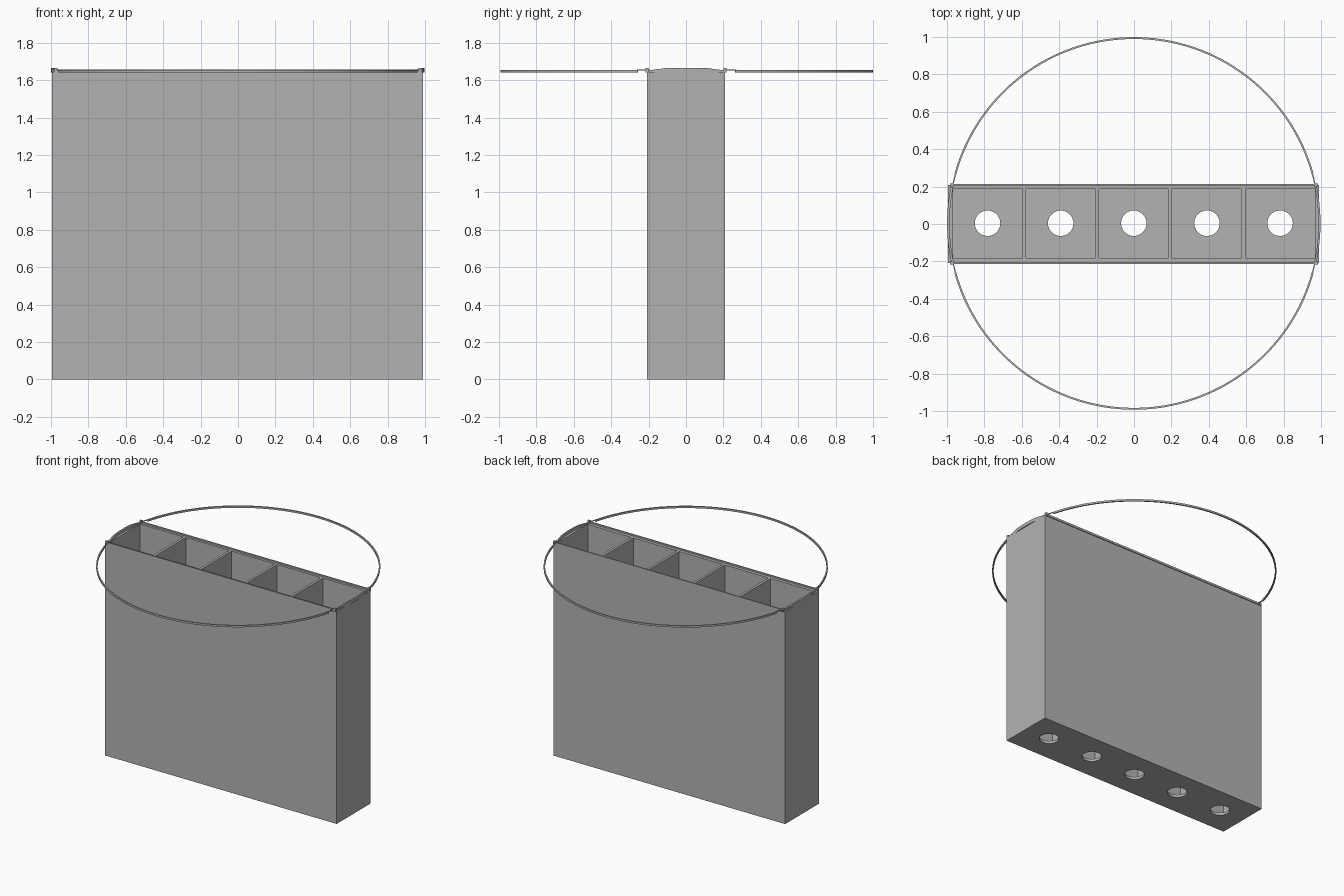
import bpy, bmesh, math

if "Cube" in bpy.data.objects:
    bpy.data.objects.remove(bpy.data.objects["Cube"])

grey = bpy.data.materials.new("plain grey")
grey.diffuse_color = (0.45, 0.45, 0.45, 1)
grey.use_nodes = True
grey.node_tree.nodes["Principled BSDF"].inputs["Base Color"].default_value = grey.diffuse_color


def finish(name, bm):
    bmesh.ops.recalc_face_normals(bm, faces=bm.faces)
    me = bpy.data.meshes.new(name)
    bm.to_mesh(me)
    bm.free()
    me.materials.append(grey)
    ob = bpy.data.objects.new(name, me)
    bpy.context.collection.objects.link(ob)
    return ob


def add_box(bm, x0, x1, y0, y1, z0, z1):
    vs = bmesh.ops.create_cube(bm, size=1)["verts"]
    for v in vs:
        v.co.x = x1 if v.co.x > 0 else x0
        v.co.y = y1 if v.co.y > 0 else y0
        v.co.z = z1 if v.co.z > 0 else z0


def box(name, *dims):
    bm = bmesh.new()
    add_box(bm, *dims)
    return finish(name, bm)


def arc(name, a0, a1, steps, r0, r1, z0, top):
    """Flat curved strip; top(y) gives the height of its upper edge."""
    bm = bmesh.new()
    rows = []
    for i in range(steps + 1):
        a = a0 + (a1 - a0) * i / steps
        c, s = math.cos(a), math.sin(a)
        z1 = top(s)
        rows.append([bm.verts.new((r * c, r * s + 0.003, z))
                     for r, z in ((r0, z0), (r1, z0), (r1, z1), (r0, z1))])
    for p, q in zip(rows, rows[1:]):
        for k in range(4):
            n = (k + 1) % 4
            bm.faces.new((p[k], p[n], q[n], q[k]))
    bm.faces.new(rows[0])
    bm.faces.new(rows[-1][::-1])
    return finish(name, bm)


# Tall body with five open compartments and a drain hole in each floor
TOP, FLOOR, PITCH = 1.645, 0.02, 0.391
body = box("body", -0.994, 0.99, -0.208, 0.208, 0, TOP)
pockets, drains = bmesh.new(), bmesh.new()
for i in range(-2, 3):
    x = i * PITCH - 0.001
    add_box(pockets, x - 0.186, x + 0.186, -0.181, 0.187, FLOOR, TOP + 0.2)
    hole = bmesh.ops.create_cone(drains, cap_ends=True, segments=48,
                                 radius1=0.068, radius2=0.068, depth=0.2)
    bmesh.ops.translate(drains, verts=hole["verts"], vec=(x, 0.004, 0))
for name, bm in (("pocket_cutter", pockets), ("drain_cutter", drains)):
    cutter = finish(name, bm)
    cutter.hide_render = True
    mod = body.modifiers.new(name, "BOOLEAN")
    mod.operation, mod.solver, mod.object = "DIFFERENCE", "EXACT", cutter
    bpy.context.view_layer.objects.active = body
    bpy.ops.object.modifier_apply(modifier=name)
    bpy.data.objects.remove(cutter)

# Thin strips along the long upper edges
for side, name in ((-1, "front_edge_strip"), (1, "back_edge_strip")):
    y = sorted((side * 0.205, side * 0.214))
    box(name, -0.975, 0.975, y[0], y[1], 1.64, 1.656)

# Two swing handles, each a near half circle
gap = math.asin(0.263)
arc("back_handle", gap, math.pi - gap, 64, 0.986, 0.996, 1.64, lambda s: 1.654)
arc("front_handle", -gap, gap - math.pi, 64, 0.986, 0.996, 1.64, lambda s: 1.654)

# Raised curved ridges on the two ends
tip = math.asin(0.215)


def ridge(s):
    return 1.654 + 0.012 * max(0, min(1, (0.19 - abs(s)) / 0.09))


arc("right_end_ridge", -tip, tip, 16, 0.986, 0.997, 1.64, ridge)
arc("left_end_ridge", math.pi - tip, math.pi + tip, 16, 0.986, 0.999, 1.64, ridge)

# Thin links joining the handles to the body, with small corner tabs
link = math.asin(0.2)
for sx in (-1, 1):
    for sy in (-1, 1):
        a, b = sorted((sy * link, sy * (gap + 0.005)))
        if sx < 0:
            a, b = math.pi - b, math.pi - a
        arc("handle_link", a, b, 4, 0.987, 0.993, 1.651, lambda s: 1.656)
        x = sorted((sx * 0.965, sx * 0.985))
        y = sorted((sy * 0.2, sy * 0.216))
        box("corner_tab", x[0], x[1], y[0], y[1], 1.64, 1.664)
